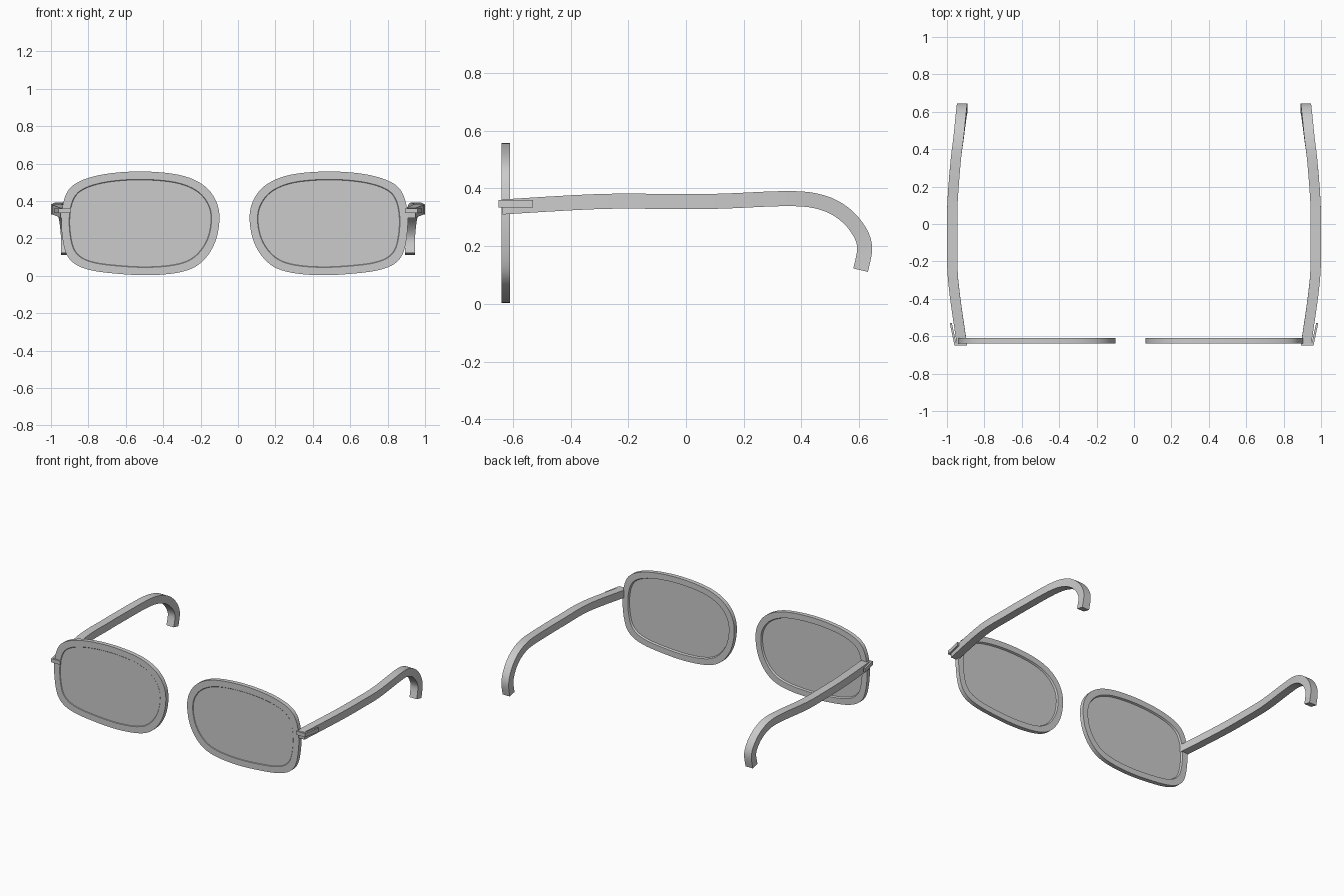
import bpy
import bmesh
from mathutils import Vector

if "Cube" in bpy.data.objects:
    bpy.data.objects.remove(bpy.data.objects["Cube"], do_unlink=True)

grey = bpy.data.materials.new("plain grey")
grey.use_nodes = True
grey.diffuse_color = (0.6, 0.6, 0.6, 1)
grey.node_tree.nodes["Principled BSDF"].inputs["Base Color"].default_value = grey.diffuse_color


def spline(points, steps, closed=False):
    """Smooth path through the given points."""
    pts = [Vector(p) for p in points]
    n = len(pts)
    get = (lambda i: pts[i % n]) if closed else (lambda i: pts[max(0, min(n - 1, i))])
    out = []
    for i in range(n if closed else n - 1):
        a, b, c, d = (get(i + k) for k in (-1, 0, 1, 2))
        for s in range(steps):
            t = s / steps
            out.append(0.5 * (2 * b + (c - a) * t + (2 * a - 5 * b + 4 * c - d) * t**2
                              + (3 * b - a - 3 * c + d) * t**3))
    return out if closed else out + [pts[-1]]


def skin(name, rings, smooth):
    """Join successive rings of points with quads and cap both ends."""
    bm = bmesh.new()
    loops = [[bm.verts.new(p) for p in ring] for ring in rings]
    n = len(loops[0])
    for a, b in zip(loops, loops[1:]):
        for i in range(n):
            j = (i + 1) % n
            bm.faces.new((a[i], a[j], b[j], b[i]))
    bm.faces.new(loops[0])
    bm.faces.new(loops[-1])
    bmesh.ops.recalc_face_normals(bm, faces=bm.faces)
    mesh = bpy.data.meshes.new(name)
    bm.to_mesh(mesh)
    bm.free()
    obj = bpy.data.objects.new(name, mesh)
    bpy.context.collection.objects.link(obj)
    mesh.materials.append(grey)
    if smooth:
        bpy.ops.object.select_all(action="DESELECT")
        obj.select_set(True)
        bpy.context.view_layer.objects.active = obj
        bpy.ops.object.shade_smooth_by_angle(angle=0.6)
    return obj


# Lens outline (x, z), then a rim stepping in to the recessed pane on each face
outline = spline([(.062, .31), (.085, .41), (.155, .49), (.28, .54), (.48, .558), (.68, .543),
                  (.82, .5), (.885, .43), (.908, .3), (.892, .15), (.85, .075), (.77, .035),
                  (.64, .014), (.44, .003), (.26, .022), (.155, .075), (.085, .18)], 5, True)
MIDDLE = Vector((0.485, 0.28))
RIM_STEPS = [(-.636, .045), (-.639, .042), (-.639, .0), (-.61, .0), (-.61, .04), (-.622, .045)]


def lens_ring(side, y, inset):
    ring = []
    for p in outline:
        d = p - MIDDLE
        x = MIDDLE.x + d.x * (1 - inset / 0.423)
        z = MIDDLE.y + d.y * (1 - inset / 0.278)
        # the lens pair sits slightly off the centre line
        ring.append((x if side > 0 else -x - 0.037, y, z))
    return ring


# Temple arm centre line (x, y, z)
arm = spline([(.921, -.637, .336), (.967, -.3, .355), (.972, -.05, .355), (.97, .12, .356),
              (.953, .34, .365), (.939, .45, .357), (.93, .53, .325), (.923, .59, .268),
              (.919, .619, .2), (.92, .605, .117)], 4)


def arm_ring(side, i):
    t = arm[min(i + 1, len(arm) - 1)] - arm[max(i - 1, 0)]
    up = Vector((0, -t.z, t.y)).normalized() * 0.026
    p = arm[i]
    ring = []
    for sx, su in ((-1, -1), (1, -1), (1, 1), (-1, 1)):
        q = p + up * su
        ring.append((side * (q.x + sx * 0.0275), q.y, q.z))
    return ring


# Bent hinge plate seen from above (x, y): outer edge out, inner edge back
HINGE = [(.893, -.649), (.96, -.649), (.985, -.53), (.974, -.53), (.95, -.636), (.893, -.636)]

for side, label in ((1, "left"), (-1, "right")):
    skin(label + "_lens", [lens_ring(side, y, inset) for y, inset in RIM_STEPS], True)
    skin(label + "_temple", [arm_ring(side, i) for i in range(len(arm))], True)
    skin(label + "_hinge", [[(side * x, y, z) for x, y in HINGE] for z in (.335, .36)], False)
